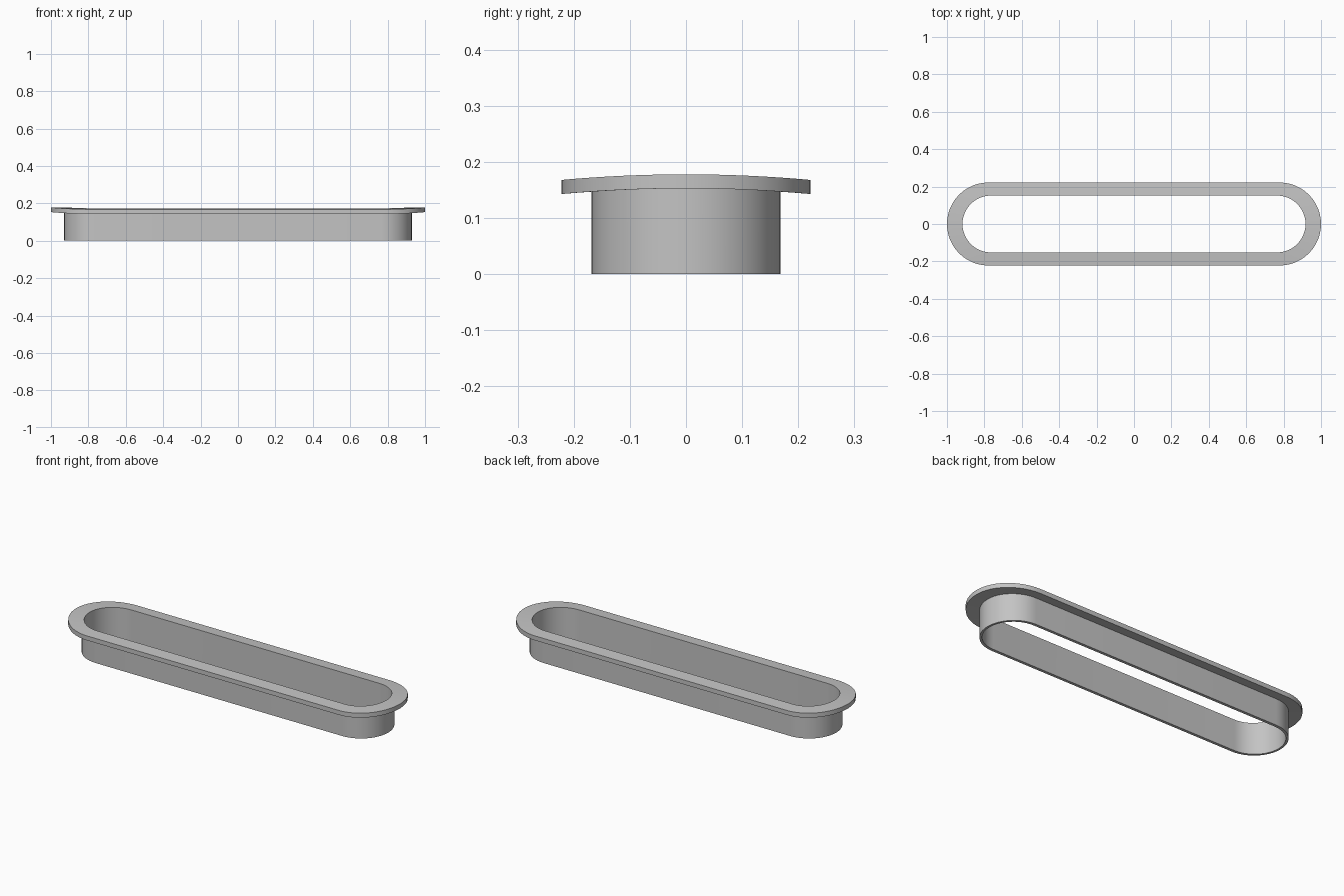
import bpy
import bmesh
from math import sin, cos, pi

cube = bpy.data.objects.get("Cube")
if cube:
    bpy.data.objects.remove(cube, do_unlink=True)

ARC_STEPS = 24
CROWN_RADIUS = 2.46

grey = bpy.data.materials.new("plain_grey")
grey.use_nodes = True
colour = (0.55, 0.55, 0.55, 1)
grey.diffuse_color = colour
grey.node_tree.nodes["Principled BSDF"].inputs["Base Color"].default_value = colour


def slot_ring(bm, half_length, radius, z, crowned):
    """One slot-shaped loop; crowned loops drop away from the centre line."""
    centre = half_length - radius
    ring = []
    for side in (1, -1):
        for i in range(ARC_STEPS + 1):
            a = -pi / 2 + pi * i / ARC_STEPS
            x, y = side * (centre + radius * cos(a)), side * radius * sin(a)
            drop = y * y / (2 * CROWN_RADIUS) if crowned else 0
            ring.append(bm.verts.new((x, y, z - drop)))
    return ring


# Cross-section: half length, end radius, height, follows the crown
section = [
    (0.917, 0.152, 0.0, False),    # inner wall foot
    (0.917, 0.152, 0.178, True),   # inner lip
    (0.955, 0.183, 0.178, True),   # middle of the flange
    (1.0, 0.222, 0.178, True),     # flange rim, top
    (1.0, 0.222, 0.153, True),     # flange rim, underside
    (0.929, 0.168, 0.153, True),   # flange meets wall
    (0.929, 0.168, 0.0, False),    # outer wall foot
]

# Flanged slot sleeve, open through the middle
bm = bmesh.new()
rings = [slot_ring(bm, *row) for row in section]
for a, b in zip(rings, rings[1:] + rings[:1]):
    n = len(a)
    for i in range(n):
        j = (i + 1) % n
        bm.faces.new((a[i], a[j], b[j], b[i]))
bmesh.ops.recalc_face_normals(bm, faces=bm.faces)

mesh = bpy.data.meshes.new("flanged_slot_sleeve")
bm.to_mesh(mesh)
bm.free()
mesh.materials.append(grey)
sleeve = bpy.data.objects.new("flanged_slot_sleeve", mesh)
bpy.context.collection.objects.link(sleeve)

# Smooth round ends with crisp edges
bpy.ops.object.select_all(action="DESELECT")
sleeve.select_set(True)
bpy.context.view_layer.objects.active = sleeve
bpy.ops.object.shade_smooth_by_angle(angle=pi / 6)
